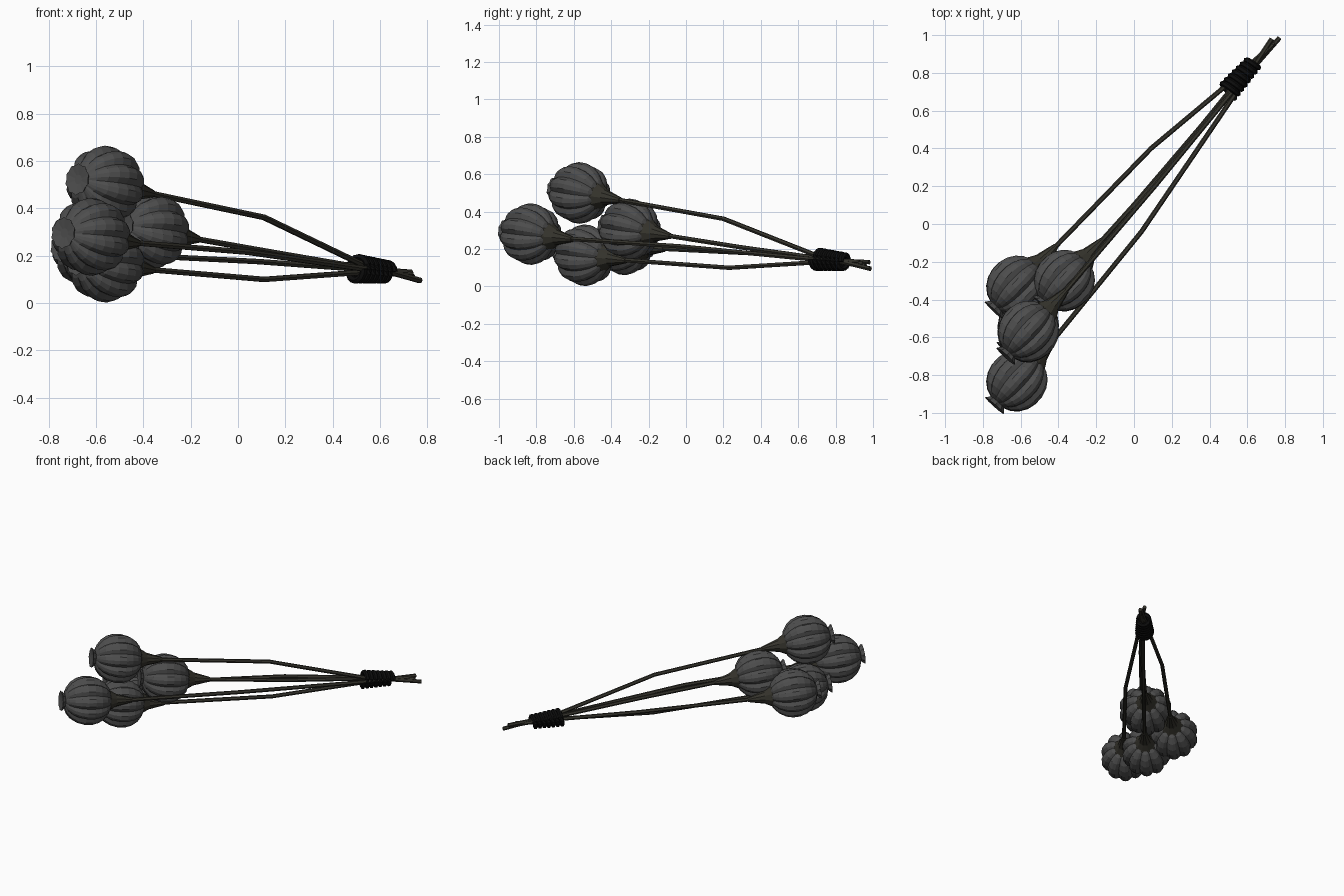
import bpy, bmesh, math
from mathutils import Vector

if "Cube" in bpy.data.objects:
    bpy.data.objects.remove(bpy.data.objects["Cube"])

def material(name, rgb):
    m = bpy.data.materials.new(name)
    m.diffuse_color = (*rgb, 1)
    m.use_nodes = True
    m.node_tree.nodes["Principled BSDF"].inputs["Base Color"].default_value = m.diffuse_color
    return m

POD = material("pod_grey", (0.075, 0.075, 0.075))
STEM = material("stem_brown", (0.035, 0.033, 0.025))
CORD = material("cord_black", (0.004, 0.004, 0.004))

def loft(name, rings, mat):
    """Skin a list of equal-length point rings and cap both ends."""
    bm = bmesh.new()
    loops = [[bm.verts.new(p) for p in r] for r in rings]
    n = len(loops[0])
    for a, b in zip(loops, loops[1:]):
        for i in range(n):
            j = (i + 1) % n
            bm.faces.new((a[i], a[j], b[j], b[i]))
    bm.faces.new(loops[0][::-1])
    bm.faces.new(loops[-1])
    bmesh.ops.recalc_face_normals(bm, faces=bm.faces)
    me = bpy.data.meshes.new(name)
    bm.to_mesh(me)
    bm.free()
    me.materials.append(mat)
    ob = bpy.data.objects.new(name, me)
    bpy.context.collection.objects.link(ob)
    return ob

def frame(axis):
    axis = axis.normalized()
    u = axis.cross(Vector((0, 0, 1))).normalized()
    return axis, u, axis.cross(u)

def turned(name, centre, axis, profile, n, mat, lobe=lambda i: 1.0):
    """Revolve (distance, radius, lobe strength) steps around an axis."""
    a, u, v = frame(axis)
    rings = []
    for d, r, k in profile:
        ring = []
        for i in range(n):
            t = math.tau * i / n
            s = r * (1 + k * (lobe(i) - 1))
            ring.append(centre + a * d + (u * math.cos(t) + v * math.sin(t)) * s)
        rings.append(ring)
    return loft(name, rings, mat)

def tube(name, pts, radius, n, mat):
    rings = []
    for i, p in enumerate(pts):
        t = pts[min(i + 1, len(pts) - 1)] - pts[max(i - 1, 0)]
        _, u, v = frame(t)
        rings.append([p + (u * math.cos(math.tau * k / n) + v * math.sin(math.tau * k / n)) * radius
                      for k in range(n)])
    return loft(name, rings, mat)

# pod centre, stem bend, stem inside binding, stem end
HEADS = [
    ((-.62, -.83, .28), (.04, -.04, .215), (.53, .68, .145), (.73, .98, .13)),
    ((-.56, -.57, .50), (.11, .20, .362), (.52, .70, .165), (.77, .985, .095)),
    ((-.56, -.54, .167), (.11, .23, .10), (.52, .71, .130), (.71, .93, .13)),
    ((-.62, -.33, .225), (.09, .40, .175), (.49, .735, .145), (.735, .95, .12)),
    ((-.37, -.30, .305), (.17, .29, .21), (.52, .72, .15), (.74, .96, .11)),
]
LOBES = [0.86, 0.97, 1.0, 0.97]          # groove, flank, crest, flank
STEPS = 9

for n, row in enumerate(HEADS, 1):
    c, bend, tie, end = map(Vector, row)
    axis = (bend - c).normalized()
    # keep the heads pointing along the bundle
    axis = (axis + Vector((.68, .70, -.12))).normalized()
    # ribbed pod
    prof = []
    for i in range(STEPS + 1):
        t = math.pi * (0.07 + 0.86 * i / STEPS)
        prof.append((-.16 * math.cos(t), .165 * math.sin(t) ** .9, 1))
    turned(f"pod_{n}", c, axis, prof, 40, POD, lambda i: LOBES[i % 4])
    # flared crown on the outer end
    turned(f"crown_{n}", c, axis, [(-.145, .035, 0), (-.162, .055, 1), (-.178, .068, 1), (-.17, .02, 0)],
           20, POD, lambda i: 1.0 if i % 2 else .9)
    # tapered neck between pod and stem
    turned(f"neck_{n}", c, axis, [(.11, .10, 0), (.15, .066, 0), (.19, .043, 0), (.30, .015, 0)], 10, STEM)
    # bent stem
    tube(f"stem_{n}", [c + axis * .27, bend, tie, end], .013, 6, STEM)

# cord wound around the stems
a0, a1 = Vector((.495, .70, .146)), Vector((.632, .853, .132))
_, u, v = frame(a1 - a0)
TURNS, PER = 7, 16
coil = []
for i in range(TURNS * PER + 1):
    f = i / (TURNS * PER)
    t = math.tau * i / PER
    coil.append(a0.lerp(a1, f) + (u * math.cos(t) + v * math.sin(t)) * (.05 - .014 * f))
tube("cord_binding", coil, .0155, 6, CORD)
